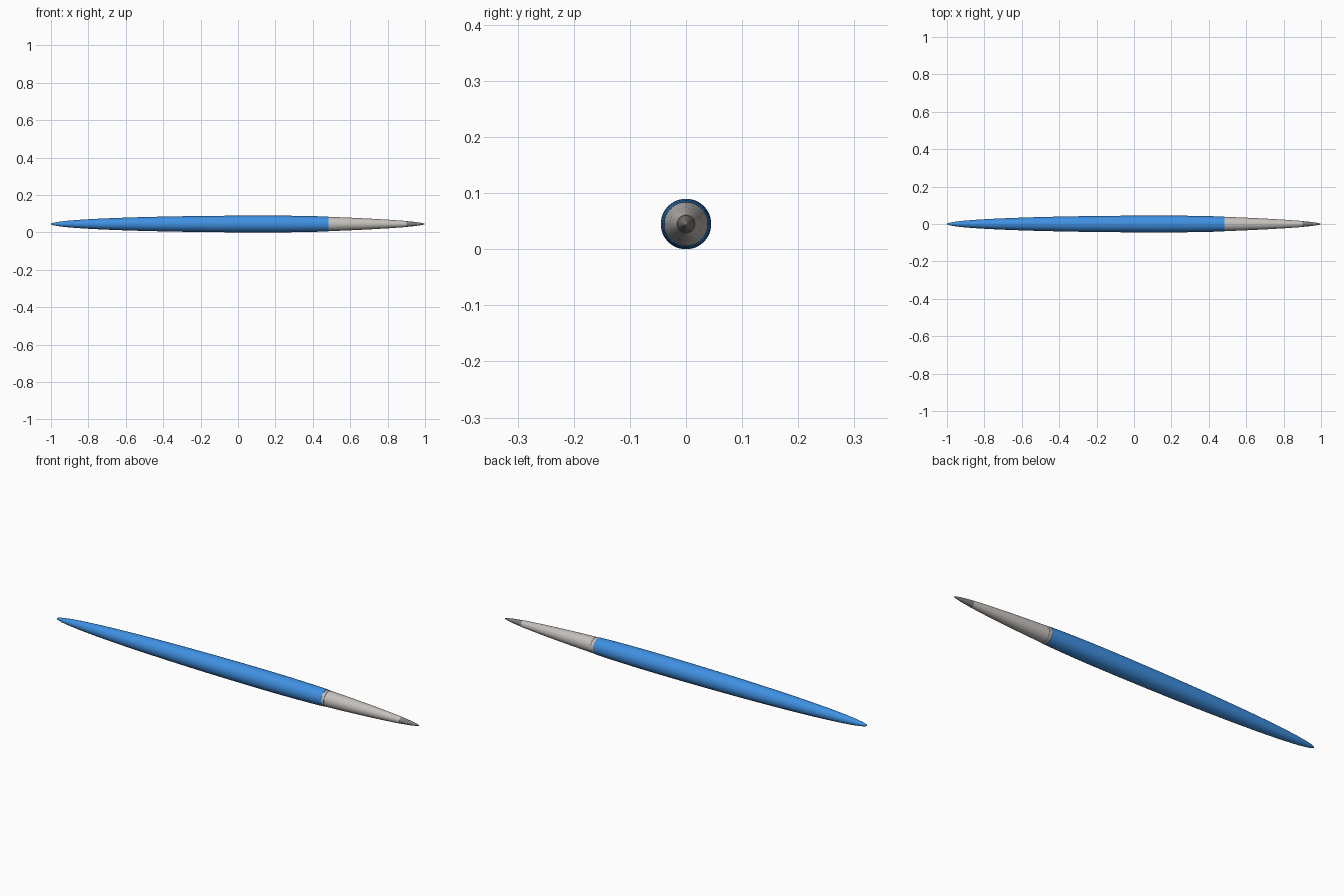
import bpy, bmesh, math

if "Cube" in bpy.data.objects:
    bpy.data.objects.remove(bpy.data.objects["Cube"])

AXIS_Z = 0.045
SIDES = 48


def material(name, rgb):
    m = bpy.data.materials.new(name)
    m.diffuse_color = (*rgb, 1)
    m.use_nodes = True
    m.node_tree.nodes["Principled BSDF"].inputs["Base Color"].default_value = m.diffuse_color
    return m


def lathe(name, profile, mat):
    """Revolve (x, radius) points about the long axis; zero-radius ends close."""
    bm = bmesh.new()
    pts = [bm.verts.new((x, 0, AXIS_Z + r)) for x, r in profile]
    edges = [bm.edges.new(p) for p in zip(pts, pts[1:])]
    bmesh.ops.spin(bm, geom=pts + edges, cent=(0, 0, AXIS_Z), axis=(1, 0, 0),
                   angle=math.tau, steps=SIDES, use_duplicate=False)
    bmesh.ops.remove_doubles(bm, verts=bm.verts, dist=1e-5)
    bmesh.ops.recalc_face_normals(bm, faces=bm.faces)
    me = bpy.data.meshes.new(name)
    bm.to_mesh(me)
    bm.free()
    ob = bpy.data.objects.new(name, me)
    bpy.context.collection.objects.link(ob)
    me.materials.append(mat)
    bpy.ops.object.select_all(action='DESELECT')
    ob.select_set(True)
    bpy.context.view_layer.objects.active = ob
    bpy.ops.object.shade_smooth_by_angle(angle=math.radians(30))
    return ob


blue = material("blue_plastic", (0.05, 0.28, 0.76))
silver = material("silver", (0.56, 0.53, 0.50))
steel = material("dark_steel", (0.22, 0.21, 0.20))

# Long barrel: elliptical taper to the rear, gentle taper to the front
PEAK, REAR, RADIUS = 0.15, 1.15, 0.045
rear = [(PEAK - REAR * math.cos(a), RADIUS * math.sin(a))
        for a in (math.pi / 2 * i / 20 for i in range(21))]
front = [(0.25, 0.0446), (0.35, 0.0432), (0.42, 0.0416), (0.485, 0.0396)]
lathe("barrel", rear + front + [(0.485, 0)], blue)

# Collar ring with a fine groove on each side
lathe("collar_ring", [(0.484, 0), (0.484, 0.0385), (0.4985, 0.038), (0.4985, 0.0365),
                      (0.502, 0.0365), (0.502, 0)], silver)

# Tapered nose section
lathe("nose_cone", [(0.5015, 0), (0.5015, 0.0379), (0.6, 0.0338), (0.7, 0.029),
                    (0.8, 0.0232), (0.9, 0.0160), (0.9, 0)], silver)

# Pointed writing tip
lathe("tip", [(0.9, 0), (0.9, 0.0155), (0.95, 0.0105), (0.98, 0.006),
              (0.995, 0.0025), (1.0, 0)], steel)
